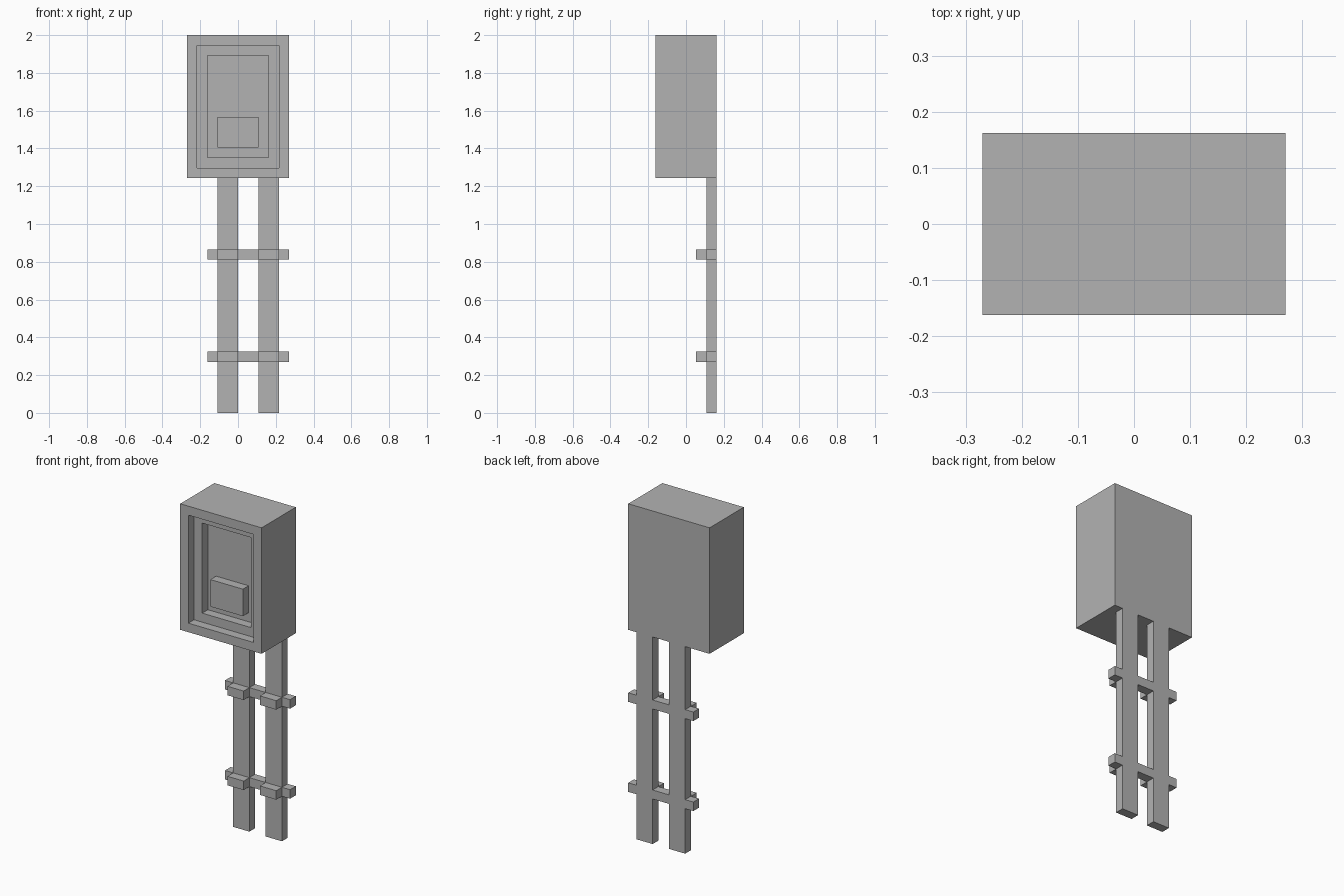
import bpy
import bmesh
from mathutils import Vector

if "Cube" in bpy.data.objects:
    bpy.data.objects.remove(bpy.data.objects["Cube"], do_unlink=True)

U = 2 / 37  # one grid step; the model is 37 steps tall

grey = bpy.data.materials.new("grey_metal")
grey.use_nodes = True
grey.diffuse_color = (0.45, 0.45, 0.45, 1)
grey.node_tree.nodes["Principled BSDF"].inputs["Base Color"].default_value = grey.diffuse_color


def box_mesh(x, y, z):
    """Box spanning the given (min, max) ranges in grid steps."""
    bm = bmesh.new()
    bmesh.ops.create_cube(bm, size=1)
    for v in bm.verts:
        v.co = Vector([(a + (b - a) * (c + 0.5)) * U for (a, b), c in zip((x, y, z), v.co)])
    return bm


def add_object(name, bm):
    bmesh.ops.recalc_face_normals(bm, faces=bm.faces[:])
    mesh = bpy.data.meshes.new(name)
    bm.to_mesh(mesh)
    bm.free()
    mesh.materials.append(grey)
    obj = bpy.data.objects.new(name, mesh)
    bpy.context.collection.objects.link(obj)
    return obj


def add_box(name, x, y, z):
    return add_object(name, box_mesh(x, y, z))


# Cabinet with a two-step recess in its front
cabinet = box_mesh((-5, 5), (-3, 3), (23, 37))
front = min(cabinet.faces, key=lambda f: f.calc_center_median().y)
for step in range(2):
    bmesh.ops.inset_region(cabinet, faces=[front], thickness=U, use_even_offset=True)
    front = bmesh.ops.extrude_discrete_faces(cabinet, faces=[front])["faces"][0]
    bmesh.ops.translate(cabinet, verts=front.verts[:], vec=(0, U, 0))
add_object("cabinet", cabinet)

# Raised block on the recessed panel
add_box("panel_block", (-2, 2), (-2, -1), (26, 29))

# Two posts, each with a clamp in front at both crossbar heights
BAR_HEIGHTS = {"lower": 5, "upper": 15}
for side, x in (("right", -2), ("left", 2)):
    add_box(f"{side}_post", (x, x + 2), (2, 3), (0, 23))
    for level, z in BAR_HEIGHTS.items():
        add_box(f"{side}_{level}_clamp", (x, x + 2), (1, 2), (z, z + 1))

# Crossbars, in pieces that butt against the posts
for level, z in BAR_HEIGHTS.items():
    for part, x in (("right_end", (-3, -2)), ("middle", (0, 2)), ("left_end", (4, 5))):
        add_box(f"{level}_crossbar_{part}", x, (2, 3), (z, z + 1))
